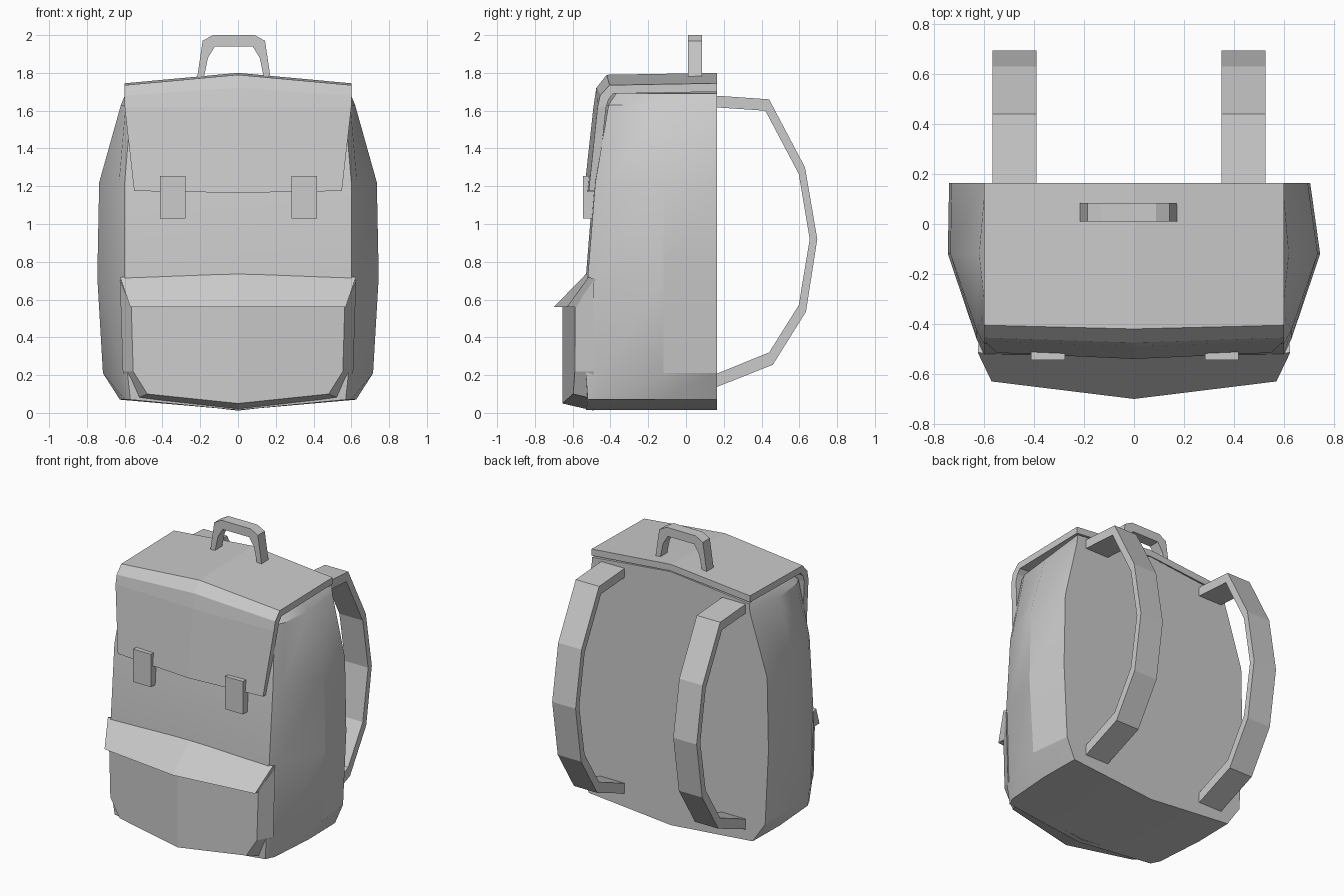
import bpy, bmesh, math

old = bpy.data.objects.get("Cube")
if old:
    bpy.data.objects.remove(old, do_unlink=True)

GREY = (0.6, 0.6, 0.6, 1)
mat = bpy.data.materials.new("plain_grey")
mat.use_nodes = True
mat.diffuse_color = GREY
mat.node_tree.nodes["Principled BSDF"].inputs["Base Color"].default_value = GREY


def loft(name, rows, closed=False, caps=(True, True), mirror=False, tweak=None, smooth=None):
    """Skin equal-length rows of points; optionally mirror across x and weld."""
    bm = bmesh.new()
    grid = [[bm.verts.new(p) for p in row] for row in rows]
    n = len(rows[0])
    for a, b in zip(grid, grid[1:]):
        for i in range(n if closed else n - 1):
            j = (i + 1) % n
            bm.faces.new((a[i], a[j], b[j], b[i]))
    for use, row in zip(caps, (grid[0], grid[-1])):
        if use:
            bm.faces.new(row)
    if mirror:
        copy = bmesh.ops.duplicate(bm, geom=bm.verts[:] + bm.edges[:] + bm.faces[:])
        for g in copy["geom"]:
            if isinstance(g, bmesh.types.BMVert):
                g.co.x *= -1
        bmesh.ops.remove_doubles(bm, verts=bm.verts[:], dist=0.0005)
    bmesh.ops.recalc_face_normals(bm, faces=bm.faces[:])
    if tweak:
        for v in bm.verts:
            tweak(v.co)
    me = bpy.data.meshes.new(name)
    bm.to_mesh(me)
    bm.free()
    me.materials.append(mat)
    ob = bpy.data.objects.new(name, me)
    bpy.context.collection.objects.link(ob)
    if smooth:
        bpy.ops.object.select_all(action="DESELECT")
        ob.select_set(True)
        bpy.context.view_layer.objects.active = ob
        bpy.ops.object.shade_smooth_by_angle(angle=math.radians(smooth))
    return ob


BACK = 0.165


# Main bag: half sections from the front centre round to the back centre
def section(z, front, side, xs, xm, xb, sag=0.0):
    return [(0, front - 0.01, z + sag), (xs - 0.03, front, z), (xs, side, z),
            (xm, -0.12, z), (xb, BACK, z), (0, BACK, z + sag)]


def uneven_back(co):
    # The right rear edge sits a little wider than the left one
    if co.x < -0.6 and co.y > 0 and 0.1 < co.z < 1.5:
        co.x -= 0.035


loft("bag_body", [
    section(0.07, -0.52, -0.46, 0.60, 0.625, 0.62, -0.055),
    section(0.21, -0.53, -0.46, 0.615, 0.715, 0.68),
    section(0.72, -0.52, -0.46, 0.63, 0.745, 0.705),
    section(1.22, -0.48, -0.425, 0.63, 0.735, 0.695),
    section(1.63, -0.41, -0.35, 0.595, 0.62, 0.60),
    section(1.69, -0.37, -0.33, 0.54, 0.55, 0.595, 0.06),
], mirror=True, tweak=uneven_back, smooth=25)

# Top flap: centre and edge paths as (y, z), folded over the front
centre = [(BACK, 1.80), (-0.42, 1.79), (-0.475, 1.72), (-0.49, 1.62), (-0.54, 1.165)]
edge = [(BACK, 1.745), (-0.405, 1.735), (-0.455, 1.68), (-0.468, 1.62), (-0.515, 1.175)]
width = [0.6, 0.6, 0.6, 0.6, 0.55]
inset = [(0, -0.045), (0.02, -0.045), (0.045, -0.02), (0.045, 0), (0.045, 0)]
loft("top_flap", [
    [(0, c[0], c[1]), (w, e[0], e[1]),
     (w, e[0] + d[0], e[1] + d[1]), (0, c[0] + d[0], c[1] + d[1])]
    for c, e, w, d in zip(centre, edge, width, inset)], mirror=True)

# Front pocket: tapered panel with chamfered lower corners
front = [(0, 0.05), (0.48, 0.10), (0.555, 0.22), (0.565, 0.56), (0, 0.56)]
rear = [(0, 0.012), (0.54, 0.075), (0.61, 0.22), (0.625, 0.70), (0, 0.70)]
loft("front_pocket", [
    [(x, -0.655 + 0.12 * x, z) for x, z in front],
    [(x, -0.49, z) for x, z in rear]], mirror=True)

# Pocket flap: sloping wedge with a peaked lip
loft("pocket_flap", [
    [(0, -0.53, 0.735), (0.625, -0.515, 0.72), (0.62, -0.46, 0.70), (0, -0.46, 0.71)],
    [(0, -0.70, 0.56), (0.57, -0.63, 0.56), (0.57, -0.57, 0.56), (0, -0.64, 0.56)],
], mirror=True)

# Two clasps over the flap's lower edge
for name, x0 in (("right_clasp", -0.412), ("left_clasp", 0.284)):
    loft(name, [[(x0, y, z), (x0 + 0.135, y, z), (x0 + 0.135, y, z + 0.225), (x0, y, z + 0.225)]
                for y, z in ((-0.545, 1.03), (-0.485, 1.03))], closed=True)

# Shoulder straps: outer and inner paths as (y, z)
outer = [(0.12, 1.682), (0.44, 1.66), (0.63, 1.30), (0.695, 0.92),
         (0.635, 0.535), (0.46, 0.255), (0.12, 0.12)]
inner = [(0.12, 1.62), (0.42, 1.60), (0.597, 1.265), (0.655, 0.92),
         (0.597, 0.57), (0.44, 0.32), (0.12, 0.19)]
for name, x0 in (("right_strap", -0.567), ("left_strap", 0.35)):
    x1 = x0 + 0.177
    loft(name, [[(x0, *o), (x1, *o), (x1, *i), (x0, *i)]
                for o, i in zip(outer, inner)], closed=True)

# Carry handle, half outline as (offset from its middle, z)
outer = [(0.195, 1.77), (0.165, 1.97), (0.11, 2.0)]
inner = [(0.16, 1.77), (0.137, 1.88), (0.10, 1.94)]
pairs = list(zip(outer, inner))
path = [(-1, p) for p in pairs] + [(1, p) for p in reversed(pairs)]
MID = -0.022
loft("carry_handle", [
    [(MID + s * o[0], 0.01, o[1]), (MID + s * o[0], 0.085, o[1]),
     (MID + s * i[0], 0.085, i[1]), (MID + s * i[0], 0.01, i[1])]
    for s, (o, i) in path], closed=True)
